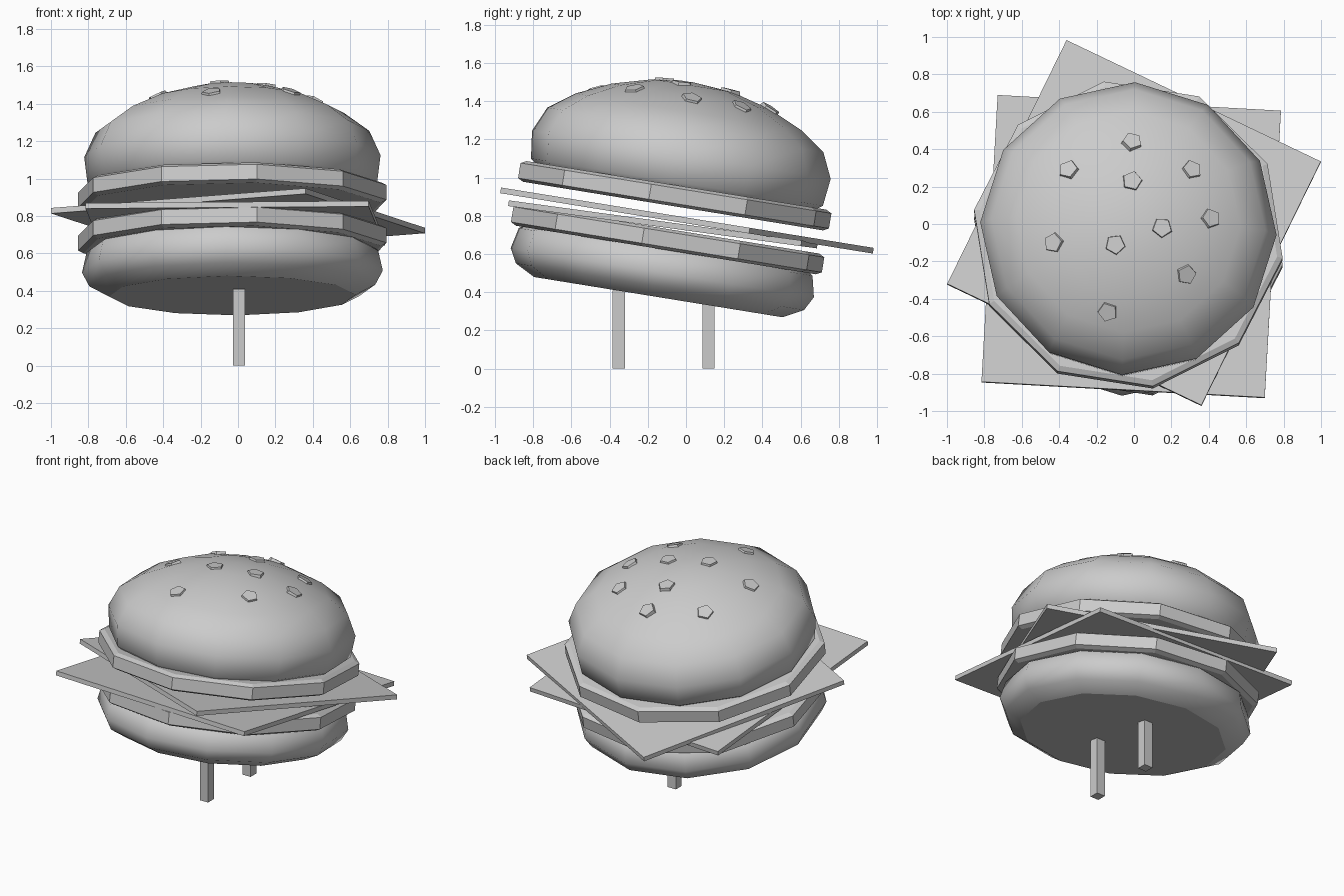
import bpy, bmesh, math
from mathutils import Matrix, Vector
from mathutils.bvhtree import BVHTree

cube = bpy.data.objects.get("Cube")
if cube:
    bpy.data.objects.remove(cube, do_unlink=True)

# One plain grey for everything
grey = bpy.data.materials.new("light_grey")
grey.use_nodes = True
colour = (0.6, 0.6, 0.6, 1)
grey.diffuse_color = colour
for node in grey.node_tree.nodes:
    if node.type == 'BSDF_PRINCIPLED':
        node.inputs["Base Color"].default_value = colour

# The whole stack leans towards the back
TILT = Matrix.Translation((-0.03, -0.145, 0.374)) @ Matrix.Rotation(math.radians(-9.2), 4, 'X')


def turn(degrees, axis='Z'):
    return Matrix.Rotation(math.radians(degrees), 4, axis)


def finish(name, bm, matrix):
    bm.transform(matrix)
    bmesh.ops.recalc_face_normals(bm, faces=bm.faces)
    mesh = bpy.data.meshes.new(name)
    bm.to_mesh(mesh)
    mesh.materials.append(grey)
    obj = bpy.data.objects.new(name, mesh)
    bpy.context.collection.objects.link(obj)
    return bm


def lathe(name, profile, sides, yaw, smooth):
    """Turn (radius, height) points around the stack's axis; ends are capped."""
    bm = bmesh.new()
    rings = []
    for r, h in profile:
        ring = []
        for i in range(sides):
            a = math.radians(yaw) + math.tau * i / sides
            ring.append(bm.verts.new((r * math.cos(a), r * math.sin(a), h)))
        rings.append(ring)
    for low, high in zip(rings, rings[1:]):
        for i in range(sides):
            j = (i + 1) % sides
            bm.faces.new((low[i], low[j], high[j], high[i]))
    bm.faces.new(rings[0])
    if profile[-1][0] > 0:
        bm.faces.new(rings[-1])
    bmesh.ops.remove_doubles(bm, verts=bm.verts, dist=0.0001)
    for f in bm.faces:
        f.smooth = smooth and len(f.verts) <= 4
    return finish(name, bm, TILT)


def box(name, size, matrix):
    bm = bmesh.new()
    bmesh.ops.create_cube(bm, size=1)
    bm.transform(Matrix.Diagonal((*size, 1)))
    finish(name, bm, matrix)


# Buns
lathe("bottom_bun", [(0.66, 0), (0.765, 0.055), (0.805, 0.13), (0.78, 0.24), (0.72, 0.28)],
      12, -2.5, True)
top_bun = lathe("top_bun", [(0.72, 0.57), (0.775, 0.61), (0.793, 0.755), (0.733, 0.887),
                            (0.6, 0.983), (0.42, 1.065), (0.21, 1.122), (0, 1.14)],
                12, -2.5, True)

# Patties
for name, base in (("lower_patty", 0.25), ("upper_patty", 0.483)):
    lathe(name, [(0.805, base), (0.835, base + 0.015), (0.835, base + 0.095), (0.805, base + 0.11)],
          10, -9, False)

# Cheese slices
box("lower_cheese_slice", (1.517, 1.55, 0.03),
    TILT @ Matrix.Translation((0.015, -0.037, 0.38)) @ turn(1.4, 'X') @ turn(-3.2))
box("upper_cheese_slice", (1.51, 1.466, 0.03),
    TILT @ Matrix.Translation((0.03, 0.084, 0.42)) @ turn(-25.8))

# Square pegs that hold the stack up
for name, y in (("front_peg", -0.352), ("back_peg", 0.118)):
    box(name, (0.064, 0.064, 0.41), Matrix.Translation((0.005, y, 0.205)))

# Sesame seeds lying on the top bun
surface = BVHTree.FromBMesh(top_bun)
seeds = [(-0.01, 0.44), (-0.01, 0.23), (-0.35, 0.29), (0.31, 0.29), (0.41, 0.03),
         (0.28, -0.27), (0.15, -0.02), (-0.1, -0.11), (-0.43, -0.1), (-0.14, -0.47)]
for i, (x, y) in enumerate(seeds):
    hit, normal, _, _ = surface.ray_cast(Vector((x, y, 3)), Vector((0, 0, -1)))
    if hit is None:
        continue
    bm = bmesh.new()
    bmesh.ops.create_cone(bm, cap_ends=True, segments=5, radius1=0.058, radius2=0.052, depth=0.024)
    facing = normal.to_track_quat('Z', 'Y').to_matrix().to_4x4()
    finish(f"sesame_seed_{i + 1}", bm, Matrix.Translation(hit) @ facing @ turn(i * 29))
